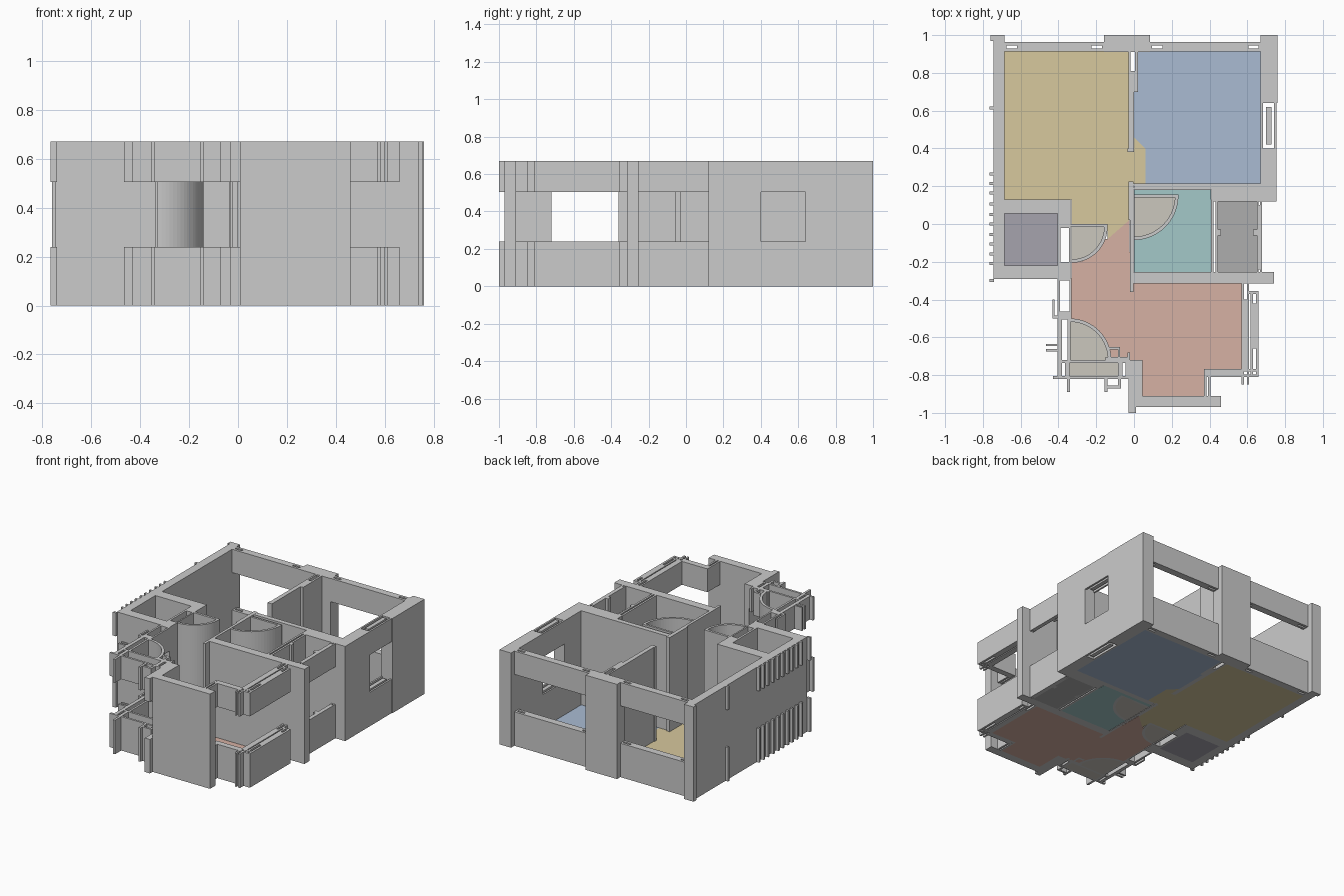
import bpy, bmesh
from math import cos, sin, radians

FULL = [(0, 0.67)]
BAND = [(0, 0.24), (0.505, 0.67)]   # sill and lintel with an open window strip between


def finish(name, bm, color=None):
    bmesh.ops.recalc_face_normals(bm, faces=bm.faces)
    me = bpy.data.meshes.new(name)
    bm.to_mesh(me)
    bm.free()
    ob = bpy.data.objects.new(name, me)
    bpy.context.collection.objects.link(ob)
    if color:
        mat = bpy.data.materials.new(name + "_paint")
        mat.diffuse_color = (*color, 1)
        me.materials.append(mat)
    return ob


def prism(bm, pts, z0, z1):
    face = bm.faces.new([bm.verts.new((x, y, z0)) for x, y in pts])
    ext = bmesh.ops.extrude_face_region(bm, geom=[face], use_keep_orig=True)
    for v in ext["geom"]:
        if isinstance(v, bmesh.types.BMVert):
            v.co.z = z1


def walls(name, rects, levels=FULL):
    """Boxes from plan rectangles (x0, x1, y0, y1) at each height range."""
    bm = bmesh.new()
    for x0, x1, y0, y1 in rects:
        for z0, z1 in levels:
            prism(bm, [(x0, y0), (x1, y0), (x1, y1), (x0, y1)], z0, z1)
    finish(name, bm)


def arc(c, r, a0, a1, n=18):
    angs = [radians(a0 + (a1 - a0) * i / n) for i in range(n + 1)]
    return [(c[0] + r * cos(a), c[1] + r * sin(a)) for a in angs]


def door_swing(name, c, r, a0, a1, levels=FULL, t=0.018):
    bm = bmesh.new()
    for z0, z1 in levels:
        prism(bm, arc(c, r, a0, a1) + arc(c, r - t, a1, a0), z0, z1)
    finish(name, bm)
    floor(name + "_floor", [c] + arc(c, r - t, a0, a1), TAN)


def floor(name, pts, color):
    bm = bmesh.new()
    prism(bm, pts, 0, 0.004)
    finish(name, bm, color)


def rect(x0, x1, y0, y1):
    return [(x0, y0), (x1, y0), (x1, y1), (x0, y1)]


TAN = (0.60, 0.57, 0.51)

# Outer piers and solid walls
walls("back_piers", [(-0.76, -0.685, 0.97, 1.0), (-0.745, -0.685, 0.91, 0.98),
                     (-0.16, 0.085, 0.91, 1.0), (0.67, 0.76, 0.64, 1.0)])
walls("left_wall", [(-0.745, -0.685, -0.29, 0.92)])
walls("right_wall", [(0.67, 0.755, 0.12, 0.4), (0.41, 0.755, 0.12, 0.215)])
walls("front_wall", [(0.01, 0.46, -0.97, -0.91), (0.01, 0.045, -0.97, -0.72)])

# Back windows: two rails with a central infill
for side, x0, x1 in (("left", -0.685, -0.16), ("right", 0.085, 0.67)):
    walls("back_window_" + side, [(x0, x1, 0.912, 0.93), (x0, x1, 0.945, 0.963),
                                  (x0 + 0.065, x1 - 0.065, 0.93, 0.945),
                                  (x0, x0 + 0.01, 0.93, 0.945),
                                  (x1 - 0.01, x1, 0.93, 0.945)], BAND)

# Right bedroom window
walls("bedroom_side_window", [(0.742, 0.755, 0.4, 0.64), (0.67, 0.682, 0.4, 0.64),
                              (0.699, 0.728, 0.42, 0.62)], BAND)

# Fins on the left facade
walls("left_fins", [(-0.765, -0.74, y - 0.008, y + 0.008) for y in
                    (0.615, 0.265, 0.215, 0.165, 0.105, 0.05, 0, -0.055,
                     -0.105, -0.16, -0.21, -0.3)], BAND)

# Left utility shaft
walls("left_shaft_walls", [(-0.745, -0.335, 0.055, 0.13), (-0.745, -0.335, -0.29, -0.22),
                           (-0.405, -0.39, -0.22, 0.055), (-0.345, -0.335, -0.22, 0.055),
                           (-0.405, -0.335, -0.02, 0.055), (-0.405, -0.335, -0.22, -0.2)])

# Partition between the back rooms
walls("bedroom_partition", [(-0.03, -0.018, 0.7, 0.92), (0.006, 0.02, 0.7, 0.92),
                            (-0.03, 0.02, 0.7, 0.81), (-0.03, 0.0, 0.39, 0.7),
                            (-0.035, 0.0, 0.38, 0.4)])

# Bathroom walls
walls("bathroom_walls", [(-0.03, 0.41, 0.18, 0.192), (-0.03, 0.41, 0.202, 0.215),
                         (0.0, 0.41, 0.19, 0.204), (-0.03, -0.003, 0.02, 0.225),
                         (-0.022, -0.003, -0.36, 0.02),
                         (-0.02, 0.68, -0.315, -0.255), (0.64, 0.74, -0.315, -0.255),
                         (0.408, 0.422, -0.26, 0.13), (0.432, 0.446, -0.26, 0.13),
                         (0.44, 0.46, -0.06, -0.03)])
walls("service_shaft_window", [(0.65, 0.66, -0.26, 0.12), (0.668, 0.678, -0.26, 0.12),
                               (0.655, 0.672, -0.24, 0.1), (0.63, 0.655, -0.06, -0.03)], BAND)

# Living room bay window
walls("living_side_window", [(0.57, 0.582, -0.85, -0.315), (0.597, 0.61, -0.85, -0.315),
                             (0.58, 0.6, -0.77, -0.4),
                             (0.617, 0.63, -0.81, -0.36), (0.645, 0.66, -0.81, -0.36),
                             (0.628, 0.648, -0.66, -0.42), (0.6, 0.66, -0.37, -0.355)], BAND)
walls("living_front_window", [(0.37, 0.65, -0.782, -0.768), (0.37, 0.65, -0.81, -0.797),
                              (0.385, 0.58, -0.8, -0.78), (0.37, 0.383, -0.92, -0.77),
                              (0.392, 0.405, -0.92, -0.79)], BAND)

# Entrance window, frames and fins
walls("hall_window", [(-0.405, -0.392, -0.505, -0.285), (-0.342, -0.33, -0.505, -0.285),
                      (-0.405, -0.33, -0.3, -0.285), (-0.405, -0.33, -0.505, -0.462),
                      (-0.432, -0.42, -0.5, -0.4), (-0.432, -0.4, -0.5, -0.485)], BAND)
walls("entrance_frame", [(-0.405, -0.38, -0.82, -0.5), (-0.352, -0.337, -0.72, -0.5),
                         (-0.43, -0.02, -0.82, -0.805), (-0.405, -0.02, -0.735, -0.72),
                         (-0.365, -0.342, -0.82, -0.72), (-0.085, -0.062, -0.82, -0.72),
                         (-0.045, -0.02, -0.82, -0.72), (-0.145, -0.075, -0.665, -0.65),
                         (-0.086, -0.073, -0.72, -0.65), (-0.035, -0.022, -0.72, -0.68),
                         (-0.15, -0.02, -0.72, -0.705)], BAND)
walls("entrance_fins", [(-0.465, -0.405, -0.646, -0.634), (-0.465, -0.405, -0.676, -0.662),
                        (-0.356, -0.34, -0.89, -0.81), (-0.155, -0.14, -0.89, -0.81),
                        (-0.085, -0.07, -0.87, -0.81), (-0.14, -0.07, -0.87, -0.855),
                        (-0.03, 0.01, -0.97, -0.72), (-0.03, 0.01, -1.0, -0.965)], BAND)

# Door leaves and quarter-circle swings
walls("store_door_leaf", [(-0.335, -0.14, -0.017, 0.0)])
walls("bathroom_door_leaf", [(0.0, 0.235, 0.14, 0.155)])
door_swing("entrance_door_swing", (-0.34, -0.72), 0.22, 90, 0, BAND)
door_swing("store_door_swing", (-0.33, -0.015), 0.19, 0, -90)
door_swing("bathroom_door_swing", (0.0, 0.15), 0.235, 0, -90)

# Coloured room floors
floor("left_room_floor", [(-0.685, 0.13), (-0.33, 0.13), (-0.33, 0), (-0.14, 0),
                          (-0.14, -0.08), (-0.025, 0.02), (-0.025, 0.21), (0.06, 0.21),
                          (0.06, 0.4), (0, 0.46), (-0.03, 0.46), (-0.03, 0.912),
                          (-0.685, 0.912)], (0.68, 0.58, 0.34))
floor("right_room_floor", [(0.02, 0.912), (0.02, 0.7), (0, 0.7), (0, 0.46), (0.06, 0.4),
                           (0.06, 0.215), (0.67, 0.215), (0.67, 0.912)], (0.40, 0.50, 0.65))
floor("bathroom_floor", arc((0, 0.15), 0.235, -90, 0) +
      [(0.235, 0.155), (0, 0.155), (0, 0.18), (0.408, 0.18), (0.408, -0.255), (0, -0.255)],
      (0.37, 0.58, 0.58))
floor("living_floor", arc((-0.33, -0.015), 0.19, -90, -20) +
      [(-0.14, -0.08), (-0.025, 0.02), (-0.02, -0.315), (0.57, -0.315), (0.57, -0.77),
       (0.37, -0.77), (0.37, -0.91), (0.045, -0.91), (0.045, -0.72)] +
      arc((-0.34, -0.72), 0.22, 0, 90) + [(-0.33, -0.5)], (0.67, 0.44, 0.37))
floor("left_shaft_floor", rect(-0.685, -0.405, -0.22, 0.055), (0.38, 0.37, 0.42))
floor("service_shaft_floor", rect(0.446, 0.65, -0.255, 0.12), (0.42, 0.42, 0.42))
floor("entrance_sill_floor", rect(-0.342, -0.085, -0.805, -0.735), TAN)
